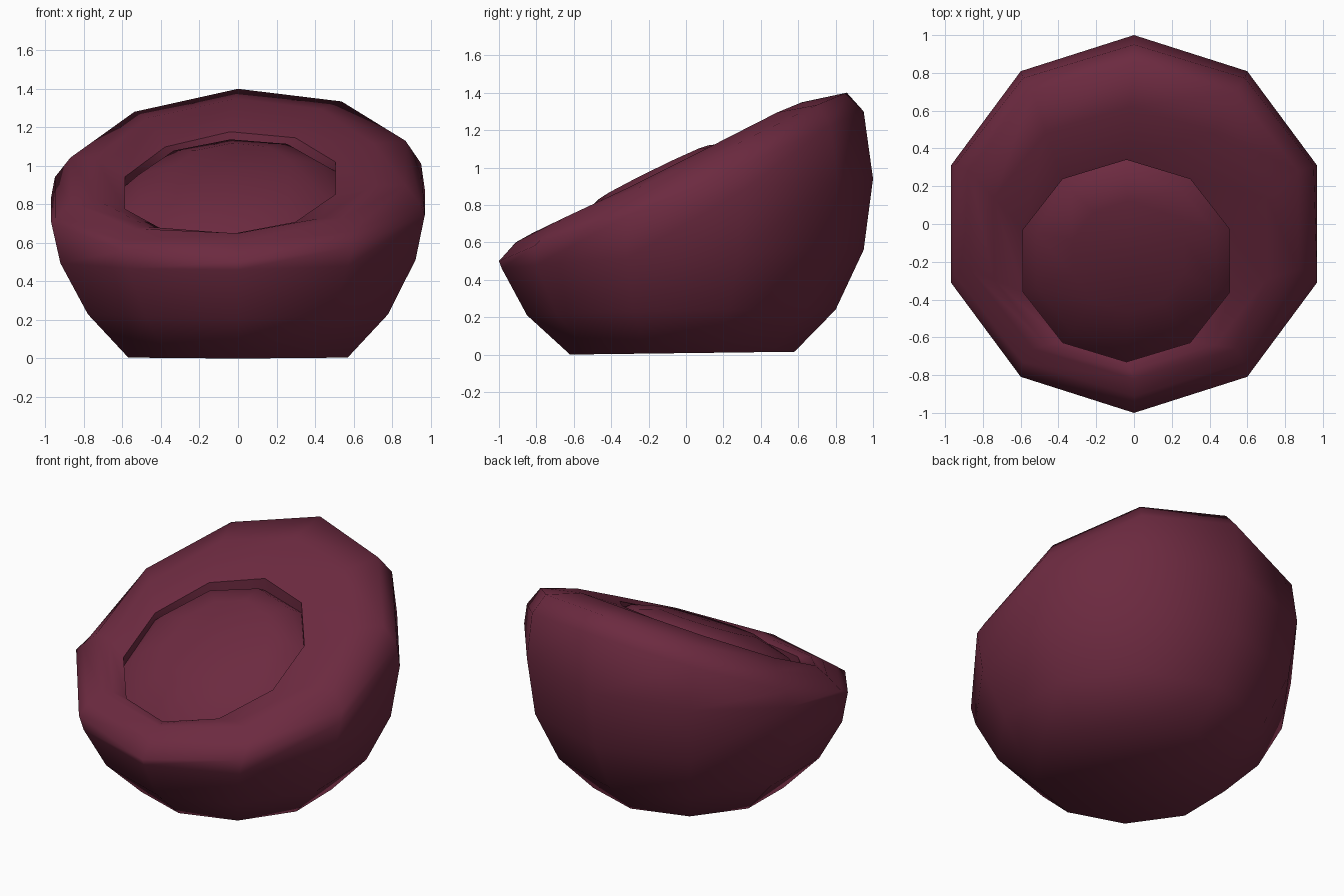
import bpy, bmesh, math

if "Cube" in bpy.data.objects:
    bpy.data.objects.remove(bpy.data.objects["Cube"])

SIDES = 10

# each ring: front y, front z, back y, back z, x radius, x centre, sideways lean, side bow
BODY = [
    (-0.62, 0.00, 0.58, 0.015, 0.60, 0.0, 0.0, 0.0),       # base
    (-0.85, 0.21, 0.80, 0.24, 0.82, 0.0, 0.0, 0.01),
    (-0.985, 0.46, 0.95, 0.56, 0.97, 0.0, 0.01, 0.01),
    (-1.00, 0.50, 1.00, 0.94, 1.02, 0.0, 0.02, 0.08),      # widest
    (-0.91, 0.60, 0.95, 1.30, 1.00, 0.0, 0.037, -0.09),
    (-0.82, 0.65, 0.86, 1.40, 0.915, 0.0, 0.05, -0.06),    # rim top
    (-0.775, 0.65, 0.62, 1.35, 0.76, -0.02, 0.05, -0.03),  # seat face
    (-0.73, 0.64, 0.34, 1.18, 0.575, -0.04, 0.07, -0.01),  # lip of hollow
]
# domed cushion sunk into the hollow
CUSHION = [
    (-0.73, 0.52, 0.34, 1.10, 0.575, -0.04, 0.07, 0.04),   # hidden under the lip
    (-0.66, 0.64, 0.27, 1.14, 0.50, -0.04, 0.06, 0.02),
    (-0.47, 0.83, 0.12, 1.12, 0.31, -0.03, 0.05, 0.0),
]
LIP, GROOVE = len(BODY) - 1, len(BODY)


def add_ring(bm, yf, zf, yb, zb, rx, cx, lean, bow):
    ring = []
    for i in range(SIDES):
        a = math.pi / 2 + 2 * math.pi * i / SIDES
        s, c = math.sin(a), math.cos(a)
        x = cx + rx * c
        y = (yf + yb) / 2 + (yb - yf) / 2 * s
        z = (zf + zb) / 2 + (zb - zf) / 2 * s + lean * x + bow * c * c
        ring.append(bm.verts.new((x, y, z)))
    return ring


# bean bag: tilted rings bridged from the base up into the hollow
bm = bmesh.new()
rings = [add_ring(bm, *r) for r in BODY + CUSHION]
for low, high in zip(rings, rings[1:]):
    for i in range(SIDES):
        j = (i + 1) % SIDES
        bm.faces.new((low[i], low[j], high[j], high[i]))
bm.faces.new(rings[0][::-1])

# cushion centre
centre = bm.verts.new((-0.03, -0.16, 0.99))
for i in range(SIDES):
    bm.faces.new((rings[-1][i], rings[-1][(i + 1) % SIDES], centre))
bmesh.ops.recalc_face_normals(bm, faces=bm.faces)

# soft shading, with creases only around the hollow
for f in bm.faces:
    f.smooth = True
for k in (LIP, GROOVE):
    for i in range(SIDES):
        bm.edges.get((rings[k][i], rings[k][(i + 1) % SIDES])).smooth = False

mesh = bpy.data.meshes.new("bean_bag_seat")
bm.to_mesh(mesh)
bm.free()
seat = bpy.data.objects.new("bean_bag_seat", mesh)
bpy.context.collection.objects.link(seat)

# wine red fabric
fabric = bpy.data.materials.new("wine_fabric")
fabric.diffuse_color = (0.15, 0.023, 0.051, 1)
fabric.use_nodes = True
fabric.node_tree.nodes["Principled BSDF"].inputs["Base Color"].default_value = fabric.diffuse_color
mesh.materials.append(fabric)
